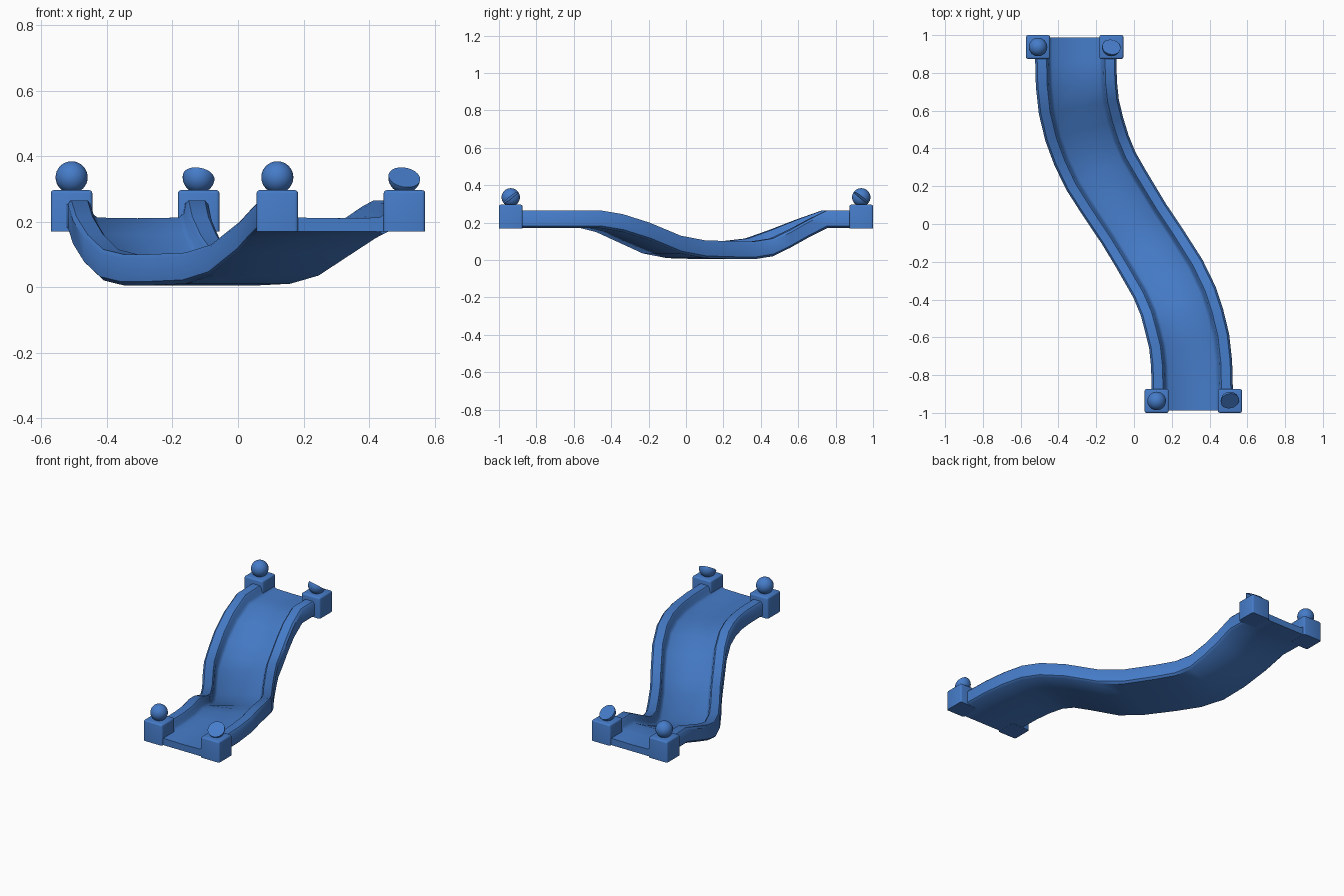
import bpy, bmesh
from mathutils import Vector

if "Cube" in bpy.data.objects:
    bpy.data.objects.remove(bpy.data.objects["Cube"])

mat = bpy.data.materials.new("blue_plastic")
mat.diffuse_color = (0.06, 0.2, 0.58, 1)
mat.use_nodes = True
mat.node_tree.nodes["Principled BSDF"].inputs["Base Color"].default_value = mat.diffuse_color


def finish(name, bm, angle=0.6):
    bmesh.ops.recalc_face_normals(bm, faces=bm.faces[:])
    me = bpy.data.meshes.new(name)
    bm.to_mesh(me)
    bm.free()
    ob = bpy.data.objects.new(name, me)
    bpy.context.collection.objects.link(ob)
    me.materials.append(mat)
    bpy.ops.object.select_all(action='DESELECT')
    ob.select_set(True)
    bpy.context.view_layer.objects.active = ob
    bpy.ops.object.shade_smooth_by_angle(angle=angle)
    return ob


# Centre line of the winding chute: x, y, underside height
path = [(-.308, .988, .17), (-.308, .86, .17), (-.305, .74, .17), (-.292, .62, .12),
        (-.263, .5, .065), (-.225, .39, .02), (-.175, .28, .005), (-.105, .165, .005),
        (0, 0, .01), (.083, -.13, .035), (.18, -.29, .105), (.235, -.41, .15),
        (.265, -.51, .17), (.292, -.62, .17), (.305, -.74, .17), (.308, -.86, .17),
        (.308, -.988, .17)]
# Right half of the cross-section: fraction of half width, height
half = [(0, 0), (.94, 0), (1, .012), (1, .083), (.95, .095), (.72, .095),
        (.68, .085), (.65, .055), (.58, .042), (0, .04)]
section = half + [(-u, h) for u, h in reversed(half[1:-1])]

bm = bmesh.new()
rings = []
for i, (x, y, z) in enumerate(path):
    a, b = path[max(i - 1, 0)], path[min(i + 1, len(path) - 1)]
    t = Vector((b[0] - a[0], b[1] - a[1])).normalized()
    if i in (0, len(path) - 1):
        t = Vector((0, -1))
    n = Vector((-t.y, t.x))
    w = .215 - .015 * max(0, 1 - abs(y) / .5)
    rings.append([bm.verts.new((x + n.x * u * w, y + n.y * u * w, z + h)) for u, h in section])
m = len(section)
for p, q in zip(rings, rings[1:]):
    for k in range(m):
        bm.faces.new((p[k], p[(k + 1) % m], q[(k + 1) % m], q[k]))
bm.faces.new(rings[0])
bm.faces.new(rings[-1])
finish("chute", bm, .75)

# Corner posts with ball finials; two finials are sliced at an angle
corners = [("back_left", -.508, .937, None), ("back_right", -.12, .937, (.15, .6, .78)),
           ("front_left", .12, -.937, None), ("front_right", .508, -.937, (.15, -.6, .78))]
for label, x, y, cut in corners:
    bm = bmesh.new()
    bmesh.ops.create_cube(bm, size=1)
    for v in bm.verts:
        v.co = Vector((x + v.co.x * .127, y + v.co.y * .126, .2325 + v.co.z * .127))
    top = [e for e in bm.edges if max(v.co.z for v in e.verts) > .25]
    bmesh.ops.bevel(bm, geom=top, offset=.01, segments=3, profile=.5, affect='EDGES')
    finish(label + "_post", bm)

    bm = bmesh.new()
    bmesh.ops.create_uvsphere(bm, u_segments=32, v_segments=16, radius=.049)
    bmesh.ops.translate(bm, verts=bm.verts[:], vec=(x, y, .335))
    if cut:
        r = bmesh.ops.bisect_plane(bm, geom=bm.verts[:] + bm.edges[:] + bm.faces[:],
                                   plane_co=(x, y, .335), plane_no=cut, clear_outer=True)
        bmesh.ops.holes_fill(bm, edges=[e for e in bm.edges if e.is_boundary], sides=0)
    finish(label + "_finial", bm)
